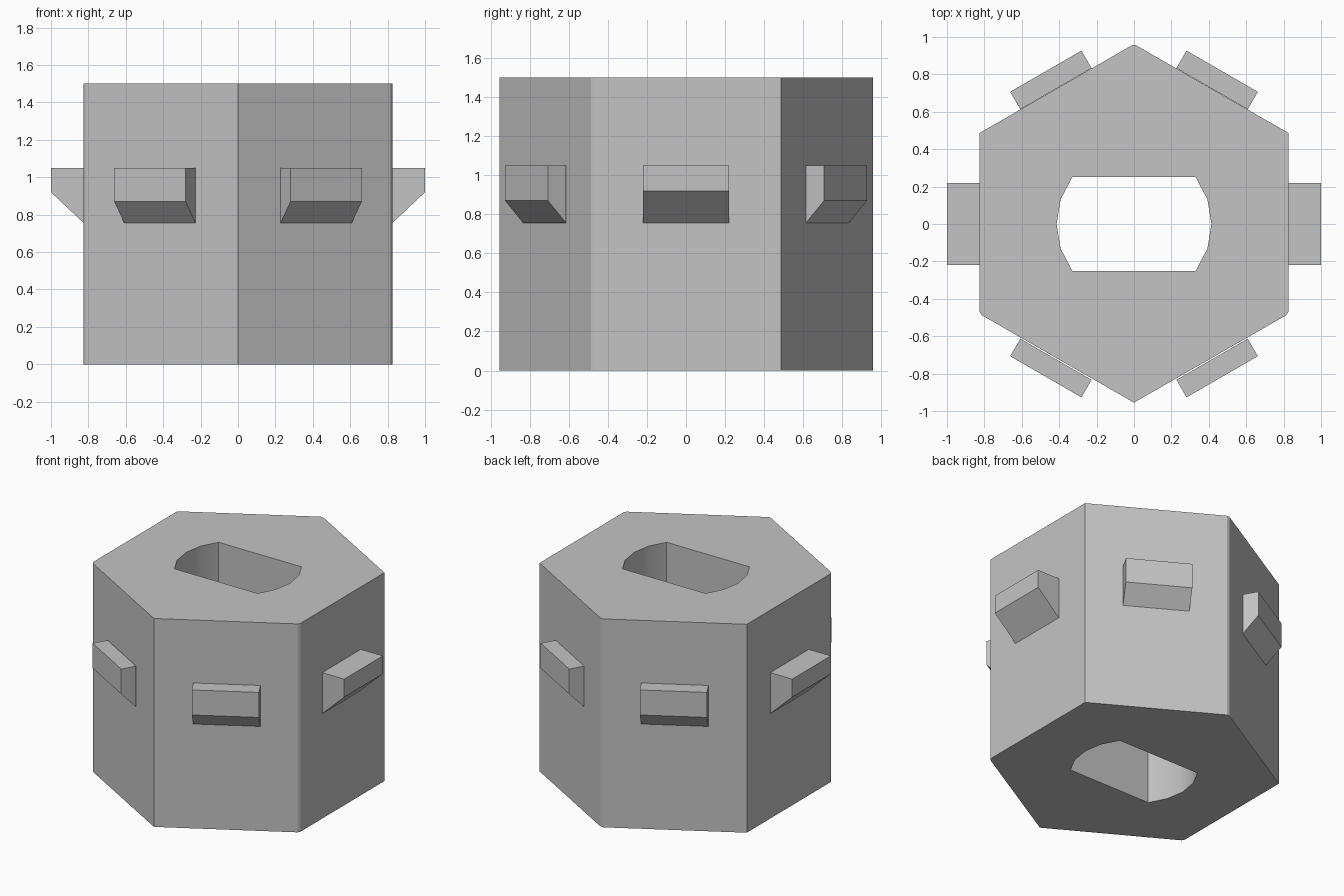
import bpy, bmesh
from math import radians, pi, sin, cos, asin
from mathutils import Matrix

default = bpy.data.objects.get("Cube")
if default:
    bpy.data.objects.remove(default, do_unlink=True)

HEIGHT = 1.5
grey = bpy.data.materials.new("plain grey")
grey.use_nodes = True
colour = (0.55, 0.55, 0.55, 1)
grey.diffuse_color = colour
grey.node_tree.nodes["Principled BSDF"].inputs["Base Color"].default_value = colour


def make_object(name, bm):
    bmesh.ops.recalc_face_normals(bm, faces=bm.faces)
    mesh = bpy.data.meshes.new(name)
    bm.to_mesh(mesh)
    bm.free()
    mesh.materials.append(grey)
    obj = bpy.data.objects.new(name, mesh)
    bpy.context.collection.objects.link(obj)
    return obj


def add_loop(bm, points):
    verts = [bm.verts.new((x, y, 0)) for x, y in points]
    return [bm.edges.new((a, b)) for a, b in zip(verts, verts[1:] + verts[:1])]


# Hexagonal body with slightly nipped corners
half = [(0, -0.955), (0.815, -0.487), (0.825, -0.47), (0.825, 0.487), (0.01, 0.956)]
outline = half + [(-x, y) for x, y in reversed(half[1:])]

# Through hole: a circle with two flat sides
radius, flat = 0.414, 0.25
limit = asin(flat / radius)
arc = [(radius * cos(limit * i / 2), radius * sin(limit * i / 2)) for i in range(-2, 3)]
hole = arc + [(-x, -y) for x, y in arc]

bm = bmesh.new()
edges = add_loop(bm, outline) + add_loop(bm, hole)
bmesh.ops.triangle_fill(bm, edges=edges, use_beauty=True)
result = bmesh.ops.extrude_face_region(bm, geom=bm.faces[:], use_keep_orig=True)
top = [v for v in result["geom"] if isinstance(v, bmesh.types.BMVert)]
bmesh.ops.translate(bm, verts=top, vec=(0, 0, HEIGHT))

# Only the curved ends of the hole are smooth
for face in bm.faces:
    c = face.calc_center_median()
    wall = 0.1 < c.z < HEIGHT - 0.1
    face.smooth = wall and c.xy.length < 0.45 and abs(c.y) < flat - 0.01
make_object("hexagonal_body", bm)


# Side lugs: blocks with a sloping underside, one on each face
def make_lug(name, angle, inner, outer, slope_top):
    profile = [(inner, 0.755), (outer, slope_top), (outer, 1.05), (inner, 1.05)]
    bm = bmesh.new()
    face = bm.faces.new([bm.verts.new((x, -0.22, z)) for x, z in profile])
    result = bmesh.ops.extrude_face_region(bm, geom=[face], use_keep_orig=True)
    far = [v for v in result["geom"] if isinstance(v, bmesh.types.BMVert)]
    bmesh.ops.translate(bm, verts=far, vec=(0, 0.44, 0))
    bmesh.ops.rotate(bm, verts=bm.verts, matrix=Matrix.Rotation(radians(angle), 3, "Z"))
    make_object(name, bm)


names = ["left", "back_left", "back_right", "right", "front_right", "front_left"]
for i, name in enumerate(names):
    if i % 3 == 0:
        make_lug(name + "_lug", i * 60, 0.825, 1.0, 0.92)
    else:
        make_lug(name + "_lug", i * 60, 0.835, 0.943, 0.87)
